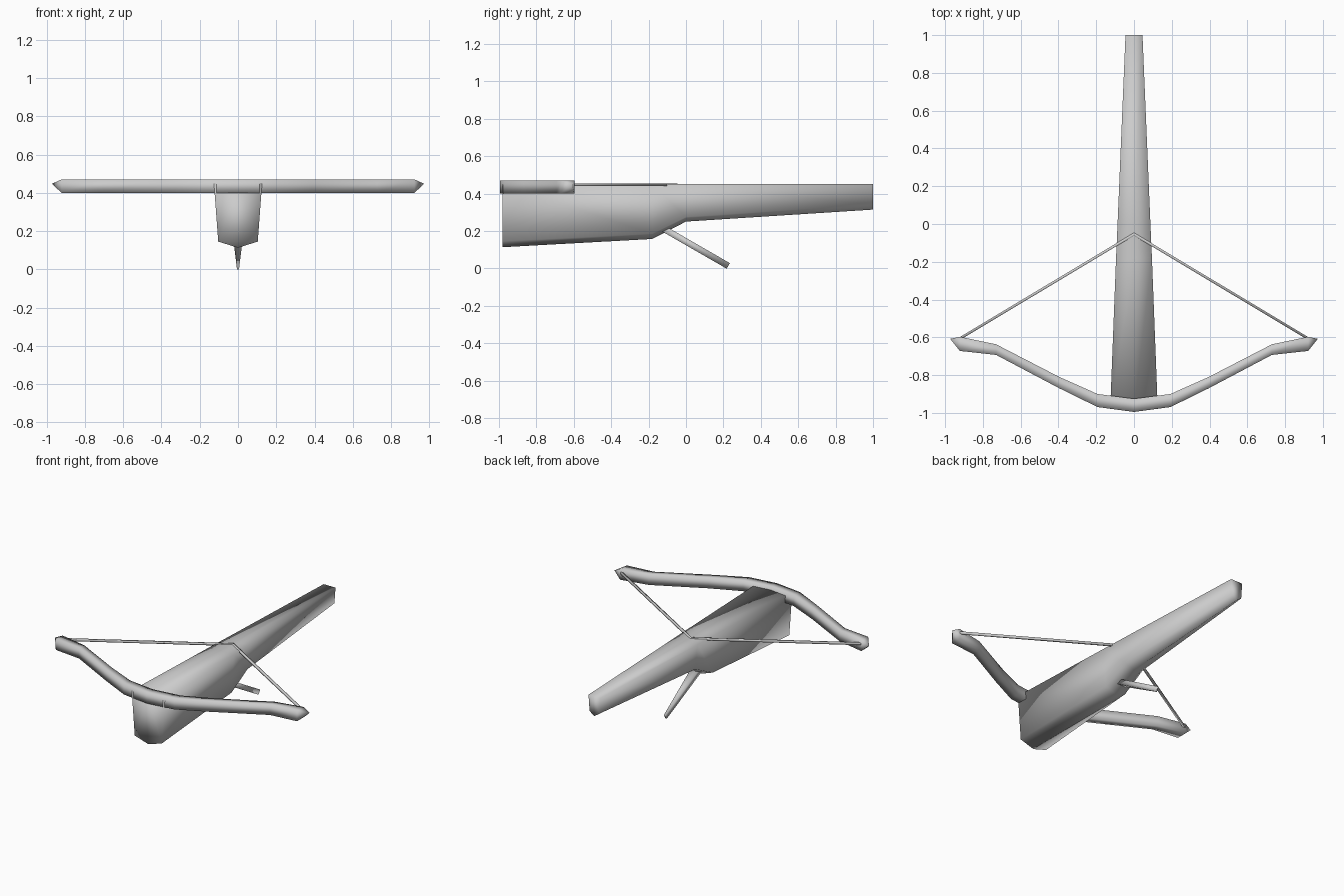
import bpy
import bmesh
from mathutils import Vector

cube = bpy.data.objects.get("Cube")
if cube:
    bpy.data.objects.remove(cube, do_unlink=True)

grey = bpy.data.materials.new("plain grey")
grey.use_nodes = True
COLOR = (0.6, 0.6, 0.6, 1)
grey.diffuse_color = COLOR
grey.node_tree.nodes["Principled BSDF"].inputs["Base Color"].default_value = COLOR


def loft(name, rings, tips=()):
    """Skin equal-length rings; each end is capped by a point from tips, or by one face."""
    bm = bmesh.new()
    loops = [[bm.verts.new(p) for p in ring] for ring in rings]
    n = len(loops[0])
    for a, b in zip(loops, loops[1:]):
        for i in range(n):
            j = (i + 1) % n
            bm.faces.new((a[i], a[j], b[j], b[i]))
    for k, end in enumerate((loops[0], loops[-1])):
        if tips:
            tip = bm.verts.new(tips[k])
            for i in range(n):
                bm.faces.new((end[i], end[(i + 1) % n], tip))
        else:
            bm.faces.new(end)
    bmesh.ops.recalc_face_normals(bm, faces=bm.faces)
    mesh = bpy.data.meshes.new(name)
    bm.to_mesh(mesh)
    bm.free()
    mesh.materials.append(grey)
    mesh.shade_smooth()
    obj = bpy.data.objects.new(name, mesh)
    bpy.context.collection.objects.link(obj)
    return obj


# Stock: tapering six-point section (y, top half width, side edge z, keel z)
TOP = 0.45
sections = [(-0.98, 0.126, 0.145, 0.113), (-0.18, 0.095, 0.185, 0.157),
            (0, 0.087, 0.275, 0.25), (1, 0.045, 0.34, 0.314)]
loft("stock", [[(0, y, TOP), (w, y, TOP), (w * 0.82, y, side),
                (0, y, keel), (-w * 0.82, y, side), (-w, y, TOP)]
               for y, w, side, keel in sections])

# Bow: square limb swept left to right, (x, front y, back y), with pointed tips
half = [(0.922, -0.672, -0.597), (0.73, -0.693, -0.637), (0.395, -0.87, -0.81),
        (0.193, -0.969, -0.9)]
path = [(-x, f, b) for x, f, b in half] + [(0, -0.995, -0.925)] + half[::-1]
loft("bow", [[(x, f, 0.4), (x, f, 0.47), (x, b, 0.47), (x, b, 0.4)] for x, f, b in path],
     tips=[(-0.973, -0.608, 0.447), (0.973, -0.608, 0.447)])

# String: thin square cord drawn back over the stock
string_path = [(-0.92, -0.605), (0, -0.054), (0.92, -0.605)]
loft("string", [[(x, y - 0.008, 0.44), (x, y - 0.008, 0.454),
                 (x, y + 0.008, 0.454), (x, y + 0.008, 0.44)] for x, y in string_path])

# Trigger lever: slanted bar narrowing to its lower end
start, end = Vector((0, -0.125, 0.215)), Vector((0, 0.226, 0.013))
across = (end - start).cross(Vector((1, 0, 0))).normalized() * 0.017
side = Vector((1, 0, 0))
loft("trigger_lever", [[p + side * w + across, p + side * w - across,
                        p - side * w - across, p - side * w + across]
                       for p, w in ((start, 0.03), (end, 0.005))])
